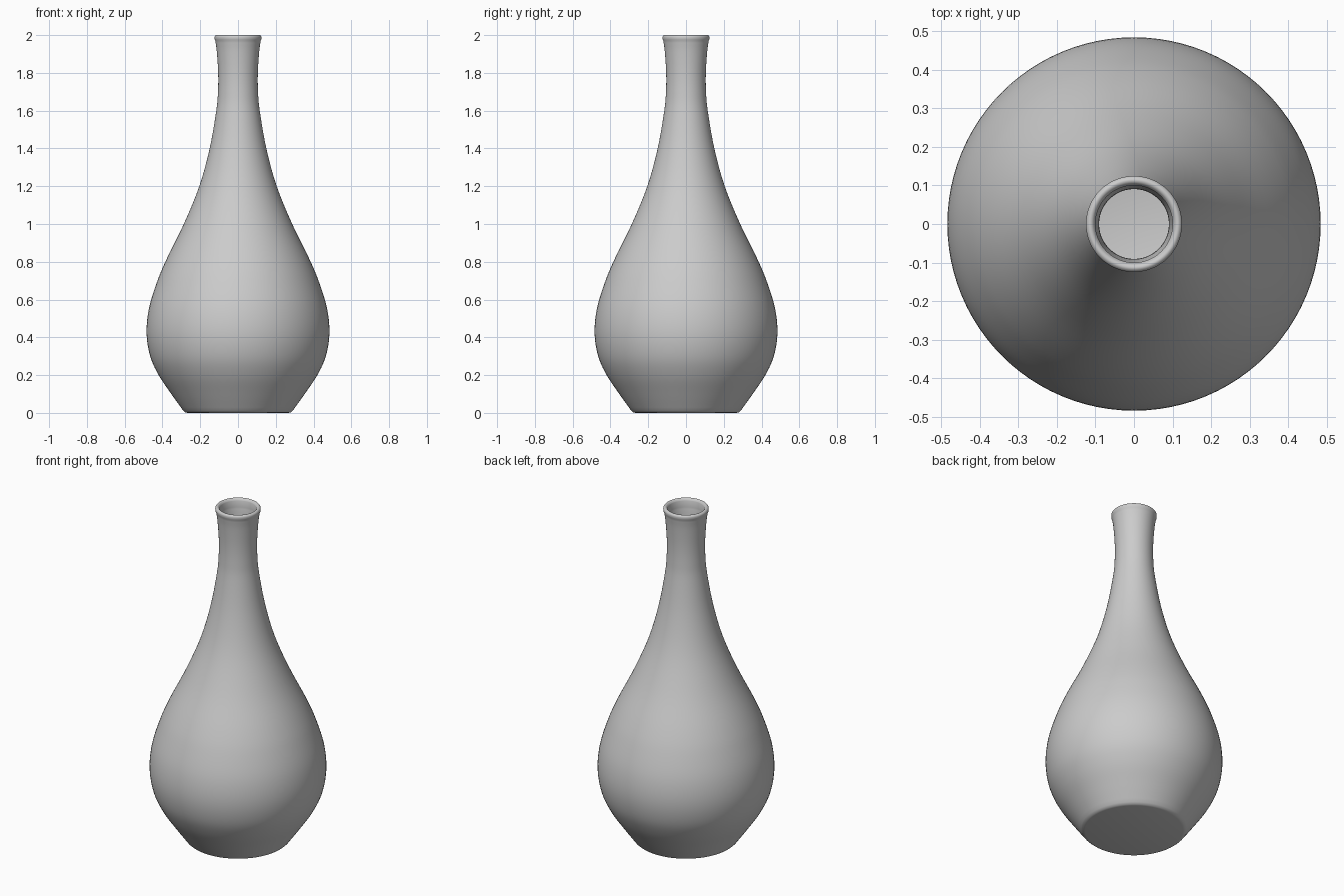
import bpy, bmesh, math
from mathutils import Vector

if "Cube" in bpy.data.objects:
    bpy.data.objects.remove(bpy.data.objects["Cube"])

SEGMENTS = 96


def smooth_path(pts, steps=5):
    """Catmull-Rom curve through the profile points."""
    p = [Vector(q) for q in pts]
    p = [2 * p[0] - p[1]] + p + [2 * p[-1] - p[-2]]
    out = []
    for a, b, c, d in zip(p, p[1:], p[2:], p[3:]):
        for i in range(steps):
            t = i / steps
            out.append(0.5 * (2 * b + (c - a) * t + (2 * a - 5 * b + 4 * c - d) * t**2
                              + (3 * b - a - 3 * c + d) * t**3))
    return out + [p[-2]]


def lathe(name, profile):
    bm = bmesh.new()
    rings = []
    for r, z in profile:
        rings.append([bm.verts.new((r * math.cos(2 * math.pi * i / SEGMENTS),
                                    r * math.sin(2 * math.pi * i / SEGMENTS), z))
                      for i in range(SEGMENTS)])
    for a, b in zip(rings, rings[1:]):
        for i in range(SEGMENTS):
            j = (i + 1) % SEGMENTS
            bm.faces.new((a[i], a[j], b[j], b[i]))
    # underside and inner floor
    bm.faces.new(rings[0][::-1])
    bm.faces.new(rings[-1])
    mesh = bpy.data.meshes.new(name)
    bm.to_mesh(mesh)
    bm.free()
    obj = bpy.data.objects.new(name, mesh)
    bpy.context.collection.objects.link(obj)
    bpy.context.view_layer.objects.active = obj
    obj.select_set(True)
    bpy.ops.object.shade_smooth_by_angle(angle=math.radians(40))
    return obj


# Outer wall, bottom to top
outer = smooth_path([(0.29, 0.012), (0.353, 0.1), (0.42, 0.2), (0.465, 0.3), (0.484, 0.42),
                     (0.472, 0.55), (0.43, 0.69), (0.38, 0.81), (0.287, 1.0), (0.205, 1.2),
                     (0.15, 1.4), (0.115, 1.6), (0.106, 1.7), (0.105, 1.8), (0.112, 1.91),
                     (0.12, 1.97)])
# Rounded lip
lip = smooth_path([(0.124, 1.978), (0.124, 1.992), (0.116, 2.0), (0.107, 1.998), (0.1, 1.988)], 3)
# Inner wall, top to bottom
inner = [Vector((p.x - 0.014, p.y)) for p in reversed(outer) if 0.03 < p.y < 1.95]
foot = [Vector((0.268, 0.0)), Vector((0.28, 0.003))]
floor = [Vector((0.26, 0.02))]

lathe("vase", foot + outer + lip + inner + floor)
